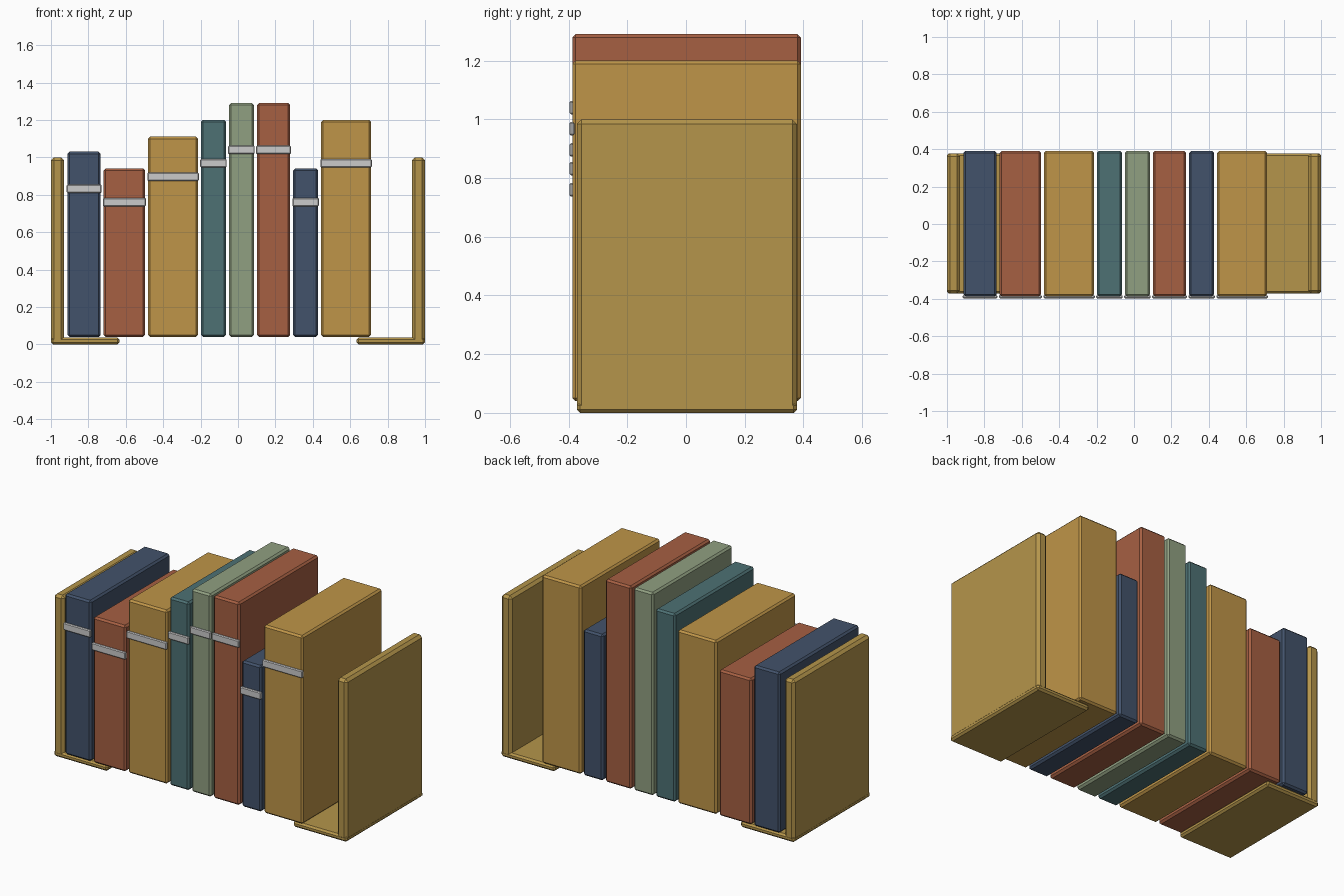
import bpy

if "Cube" in bpy.data.objects:
    bpy.data.objects.remove(bpy.data.objects["Cube"])

COLORS = {
    "navy": (0.055, 0.085, 0.145, 1),
    "rust": (0.38, 0.115, 0.055, 1),
    "ochre": (0.52, 0.30, 0.065, 1),
    "teal": (0.075, 0.165, 0.175, 1),
    "sage": (0.28, 0.35, 0.22, 1),
    "brass": (0.46, 0.30, 0.07, 1),
}
MATS = {}
for key, col in COLORS.items():
    MATS[key] = bpy.data.materials.new(key)
    MATS[key].diffuse_color = col


def box(name, x, y, z, bevel, mat=None):
    """Bevelled box from (min, max) ranges."""
    lo, hi = zip(x, y, z)
    bpy.ops.mesh.primitive_cube_add(
        size=1, location=[(a + b) / 2 for a, b in zip(lo, hi)])
    ob = bpy.context.object
    ob.name = name
    ob.scale = [b - a for a, b in zip(lo, hi)]
    bpy.ops.object.transform_apply(location=False, rotation=False, scale=True)
    mod = ob.modifiers.new("Bevel", "BEVEL")
    mod.width = bevel
    mod.segments = 1
    if mat:
        ob.data.materials.append(MATS[mat])
    return ob


# Row of books: thickness, top height, colour
BOOKS = [
    (0.178, 1.03, "navy"), (0.222, 0.94, "rust"), (0.267, 1.11, "ochre"),
    (0.134, 1.20, "teal"), (0.134, 1.29, "sage"), (0.178, 1.29, "rust"),
    (0.134, 0.94, "navy"), (0.267, 1.20, "ochre"),
]
BASE = 0.04
x = -0.912
for i, (w, top, color) in enumerate(BOOKS, 1):
    box(f"book_{i}", (x, x + w), (-0.387, 0.391), (BASE, top), 0.011, color)
    # Label band wrapped on the spine
    zc = BASE + 0.8 * (top - BASE)
    box(f"spine_band_{i}", (x - 0.004, x + w + 0.004), (-0.397, -0.38),
        (zc - 0.023, zc + 0.023), 0.005)
    x += w + 0.0156

# Pair of L-shaped bookends
for name, s in (("left", -1), ("right", 1)):
    box(f"{name}_bookend_upright", sorted((s, s * 0.931)), (-0.372, 0.378),
        (0.01, 1.0), 0.016, "brass")
    box(f"{name}_bookend_foot", sorted((s, s * 0.633)), (-0.372, 0.378),
        (0, 0.036), 0.011, "brass")

for m in bpy.data.materials:
    if m.users and not m.is_grease_pencil:
        m.use_nodes = True
        m.node_tree.nodes["Principled BSDF"].inputs["Base Color"].default_value = m.diffuse_color
